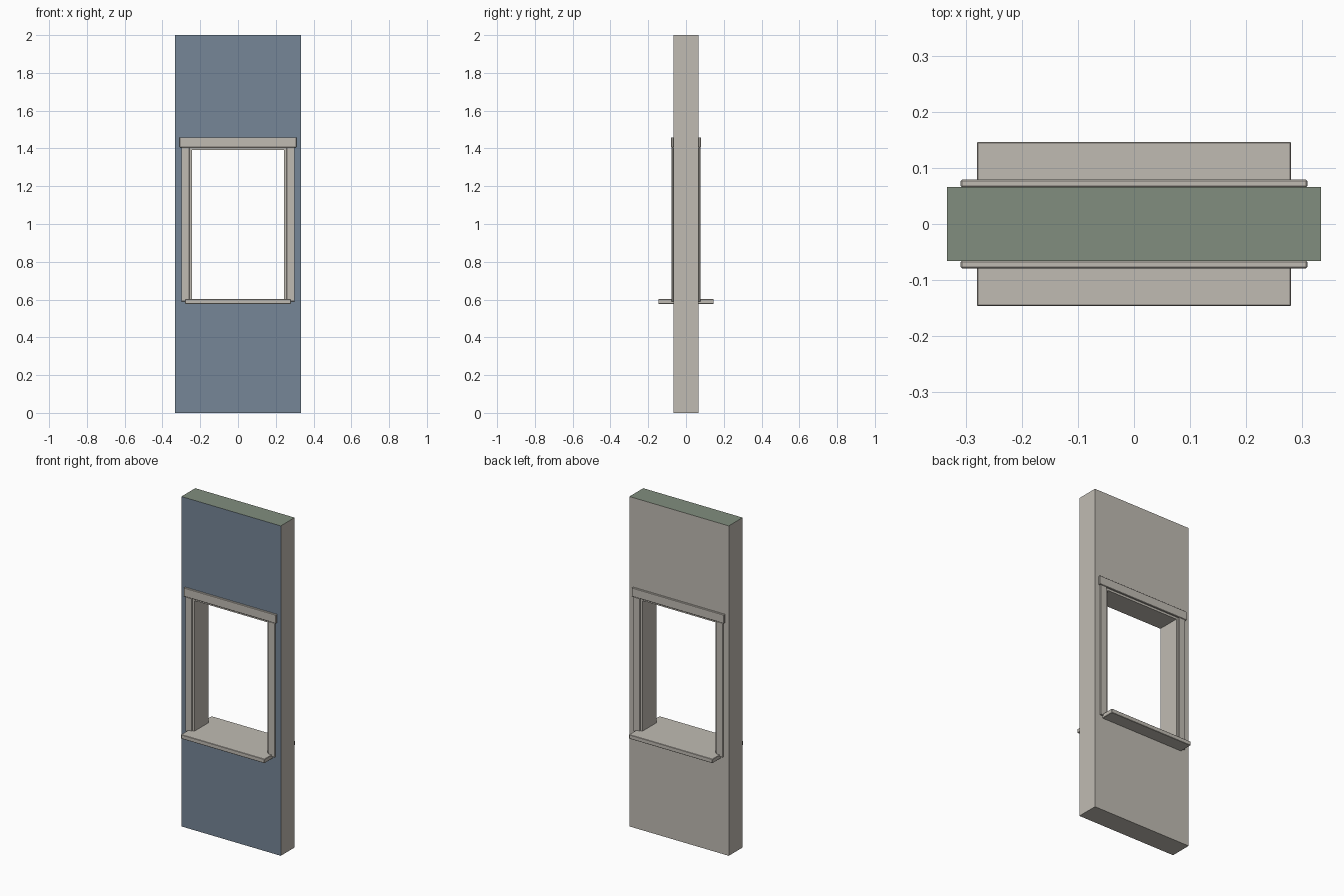
import bpy, bmesh

cube = bpy.data.objects.get("Cube")
if cube:
    bpy.data.objects.remove(cube, do_unlink=True)


def material(name, rgb):
    m = bpy.data.materials.new(name)
    m.use_nodes = True
    color = (*rgb, 1)
    m.diffuse_color = color
    bsdf = next(n for n in m.node_tree.nodes if n.type == 'BSDF_PRINCIPLED')
    bsdf.inputs["Base Color"].default_value = color
    return m


plaster = material("warm_grey_plaster", (0.53, 0.50, 0.45))
blue = material("slate_blue_paint", (0.18, 0.24, 0.31))
green = material("sage_green_cap", (0.22, 0.27, 0.21))

WALL_X, WALL_Y, WALL_Z = 0.333, 0.066, 2.0
TRIM_Y, SILL_Y = 0.079, 0.1465
HOLE_X, HOLE_LOW, HOLE_TOP = 0.257, 0.59, 1.406
LINING = 0.013


def finish(name, bm, mats, bevel=0):
    bmesh.ops.recalc_face_normals(bm, faces=bm.faces)
    mesh = bpy.data.meshes.new(name)
    bm.to_mesh(mesh)
    bm.free()
    for m in mats:
        mesh.materials.append(m)
    ob = bpy.data.objects.new(name, mesh)
    bpy.context.collection.objects.link(ob)
    if bevel:
        mod = ob.modifiers.new("soft_edges", 'BEVEL')
        mod.width = bevel
        mod.segments = 1
    return ob


def box(name, x, y, z, bevel=0.002):
    """Box from (low, high) ranges along each axis."""
    bm = bmesh.new()
    bmesh.ops.create_cube(bm, size=1)
    for v in bm.verts:
        v.co = [(r[0] + r[1]) / 2 + c * (r[1] - r[0]) for r, c in zip((x, y, z), v.co)]
    return finish(name, bm, [plaster], bevel)


# Wall panel: a rectangular ring pushed back through its thickness
bm = bmesh.new()


def loop(hx, low, high):
    return [bm.verts.new((x, -WALL_Y, z))
            for x, z in ((-hx, low), (hx, low), (hx, high), (-hx, high))]


outer = loop(WALL_X, 0, WALL_Z)
inner = loop(HOLE_X, HOLE_LOW, HOLE_TOP)
ring = [bm.faces.new((outer[i], outer[(i + 1) % 4], inner[(i + 1) % 4], inner[i]))
        for i in range(4)]
new = bmesh.ops.extrude_face_region(bm, geom=ring, use_keep_orig=True)["geom"]
bmesh.ops.translate(bm, verts=[g for g in new if isinstance(g, bmesh.types.BMVert)],
                    vec=(0, 2 * WALL_Y, 0))
bmesh.ops.recalc_face_normals(bm, faces=bm.faces)
for f in bm.faces:
    if f.normal.y < -0.9:
        f.material_index = 1
    elif f.calc_center_median().z > WALL_Z - 0.01:
        f.material_index = 2
finish("wall_panel", bm, [plaster, blue, green])

# Window sill running through the wall
box("window_sill", (-0.28, 0.28), (-SILL_Y, SILL_Y), (0.577, 0.602))

# Lining inside the opening
lining_y = (-WALL_Y - 0.002, WALL_Y + 0.002)
for side, s in (("left", 1), ("right", -1)):
    x = sorted((s * (HOLE_X - LINING), s * HOLE_X))
    box(side + "_jamb_lining", x, lining_y, (HOLE_LOW, HOLE_TOP), 0)
box("head_lining", (LINING - HOLE_X, HOLE_X - LINING), lining_y,
    (HOLE_TOP - LINING, HOLE_TOP), 0)

# Casing trim on both faces of the wall
for face, d in (("front", -1), ("back", 1)):
    head_y = sorted((d * WALL_Y, d * TRIM_Y))
    side_y = sorted((d * WALL_Y, d * (TRIM_Y - 0.002)))
    box(face + "_head_casing", (-0.309, 0.309), head_y, (HOLE_TOP, 1.459))
    for side, s in (("left", 1), ("right", -1)):
        x = sorted((s * HOLE_X, s * 0.3))
        box(f"{face}_{side}_casing", x, side_y, (HOLE_LOW, HOLE_TOP))
